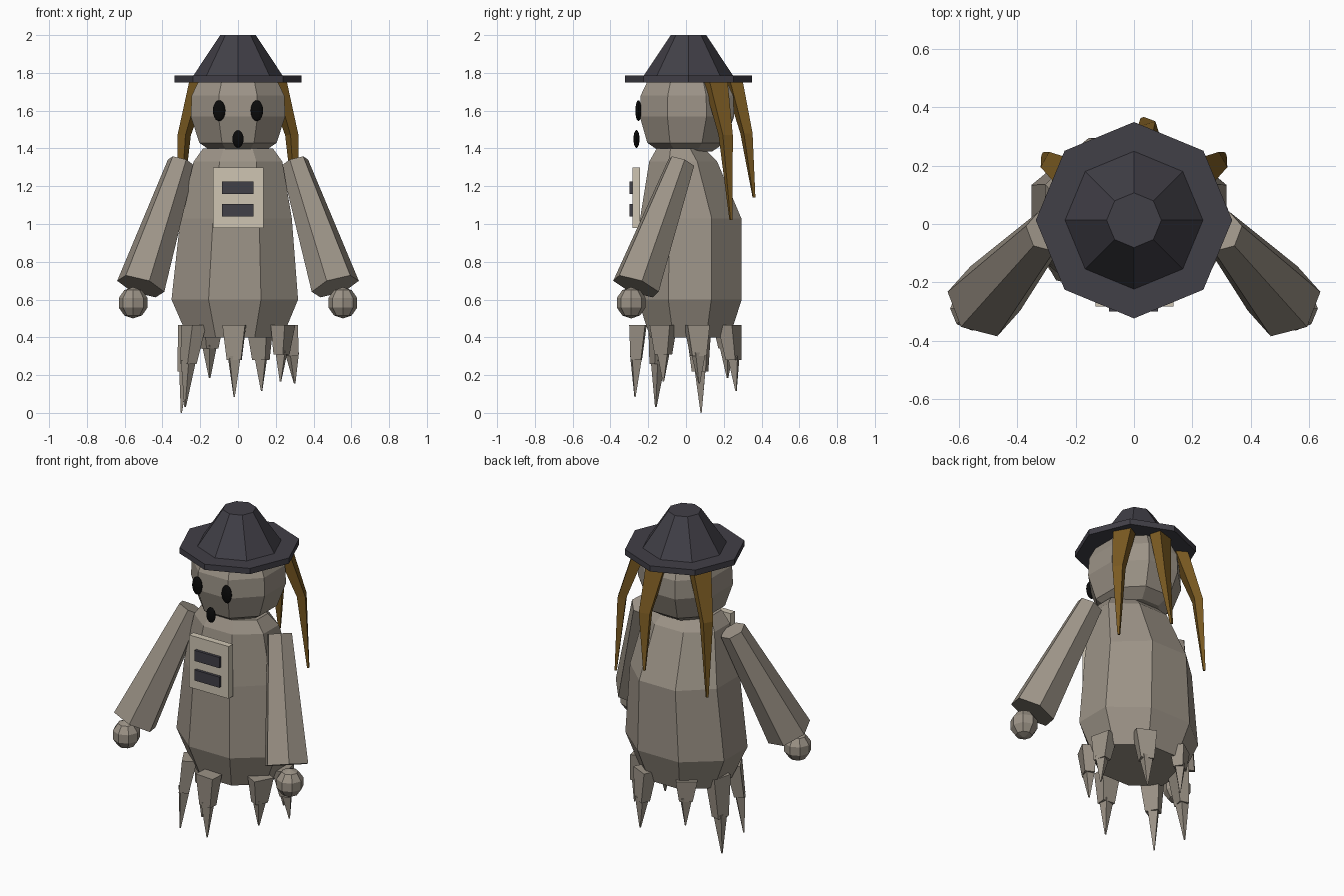
import bpy, bmesh, math
from mathutils import Vector, Matrix

if "Cube" in bpy.data.objects:
    bpy.data.objects.remove(bpy.data.objects["Cube"])


def material(name, rgb):
    m = bpy.data.materials.new(name)
    m.diffuse_color = (*rgb, 1)
    m.use_nodes = True
    m.node_tree.nodes["Principled BSDF"].inputs["Base Color"].default_value = m.diffuse_color
    return m


CLOTH = material("drab_cloth", (0.33, 0.29, 0.24))
FELT = material("dark_felt", (0.053, 0.05, 0.063))
STRAW = material("brown_hair", (0.2, 0.105, 0.016))
BLACK = material("black", (0.003, 0.003, 0.003))
CREAM = material("cream_plate", (0.62, 0.56, 0.45))


def finish(name, bm, mat):
    bmesh.ops.recalc_face_normals(bm, faces=bm.faces)
    me = bpy.data.meshes.new(name)
    bm.to_mesh(me)
    bm.free()
    me.materials.append(mat)
    ob = bpy.data.objects.new(name, me)
    bpy.context.collection.objects.link(ob)
    return ob


def loft(name, stations, n, mat, turn=0.0, phase=0.5):
    """Stack horizontal n-gon rings (x, y, z, rx, ry), each turned about z."""
    bm = bmesh.new()
    rot = Matrix.Rotation(turn, 3, 'Z')
    k = 1 / math.cos(math.pi / n) if phase else 1
    rings = []
    for x, y, z, rx, ry in stations:
        ring = []
        for i in range(n):
            a = 2 * math.pi * (i + phase) / n
            p = rot @ Vector((rx * k * math.cos(a), ry * k * math.sin(a), 0))
            ring.append(bm.verts.new(p + Vector((x, y, z))))
        rings.append(ring)
    for a, b in zip(rings, rings[1:]):
        for i in range(n):
            j = (i + 1) % n
            bm.faces.new((a[i], a[j], b[j], b[i]))
    bm.faces.new(rings[0])
    bm.faces.new(rings[-1])
    return finish(name, bm, mat)


def ball(name, center, radii, mat, seg, rings):
    bm = bmesh.new()
    bmesh.ops.create_uvsphere(bm, u_segments=seg, v_segments=rings, radius=1)
    bmesh.ops.scale(bm, vec=radii, verts=bm.verts)
    bmesh.ops.translate(bm, vec=center, verts=bm.verts)
    return finish(name, bm, mat)


def box(name, lo, hi, mat):
    lo, hi = Vector(lo), Vector(hi)
    bm = bmesh.new()
    bmesh.ops.create_cube(bm, size=1)
    bmesh.ops.scale(bm, vec=hi - lo, verts=bm.verts)
    bmesh.ops.translate(bm, vec=(lo + hi) / 2, verts=bm.verts)
    return finish(name, bm, mat)


# Body and head: eight-sided lofts
loft("body", [(-.015, .02, .40, .25, .21), (-.017, .02, .60, .335, .275),
              (-.01, .025, 1.03, .295, .268), (0, -.015, 1.33, .235, .18),
              (0, -.03, 1.40, .185, .125)], 8, CLOTH)
loft("head", [(0, 0, 1.385, .14, .14), (0, 0, 1.43, .205, .205),
              (0, .005, 1.57, .25, .25), (0, .005, 1.68, .245, .245),
              (0, .005, 1.775, .20, .20)], 8, CLOTH)

# Hat: flat brim and tapered crown
loft("hat_brim", [(0, .013, 1.75, .337, .337), (0, .013, 1.785, .337, .337)],
     8, FELT, phase=0)
loft("hat_crown", [(0, .013, 1.78, .24, .24), (0, .013, 2.0, .094, .094)],
     8, FELT, phase=0)

# Face
for s, side in ((-1, "left"), (1, "right")):
    ball("eye_" + side, (s * .1, -.252, 1.6), (.033, .016, .055), BLACK, 16, 10)
ball("mouth", (0, -.262, 1.45), (.03, .016, .047), BLACK, 16, 10)

# Chest plate with two dark bars
box("chest_plate", (-.133, -.283, .98), (.135, -.243, 1.30), CREAM)
for z in (1.04, 1.16):
    box("plate_bar", (-.085, -.30, z), (.083, -.28, z + .065), FELT)

# Arms: flared six-sided sleeves with round hands
for s, side in ((-1, "left"), (1, "right")):
    a, b = Vector((s * .3, -.025, 1.325)), Vector((s * .515, -.265, .67))
    d = b - a
    bm = bmesh.new()
    bmesh.ops.create_cone(bm, cap_ends=True, segments=6, radius1=.075,
                          radius2=.132, depth=d.length)
    bmesh.ops.transform(bm, verts=bm.verts,
                        matrix=Matrix.Translation((a + b) / 2)
                        @ d.to_track_quat('Z', 'Y').to_matrix().to_4x4())
    finish("sleeve_" + side, bm, CLOTH)
    ball("hand_" + side, (s * .555, -.29, .583), (.08, .08, .083), CLOTH, 8, 5)

# Hair: bent square strands under the back of the hat
for s, side in ((-1, "left"), (1, "right")):
    loft("hair_" + side, [(s * .20, .155, 1.76, .035, .055),
                          (s * .285, .21, 1.47, .024, .03),
                          (s * .31, .238, 1.02, .006, .006)],
         4, STRAW, turn=s * .5)
loft("hair_back", [(.02, .25, 1.76, .055, .035), (.05, .32, 1.48, .032, .024),
                   (.03, .36, 1.14, .006, .006)], 4, STRAW, turn=.3)

# Ragged hem: each tatter is a tapered strip with a narrower spike below
tatters = [(-.30, .08, 0, .22), (-.28, -.16, .03, .26), (-.02, -.27, .085, .28),
           (.225, -.12, .165, .31), (.30, .07, .155, .30),
           (.125, .265, .115, .28), (-.15, .22, .185, .34)]
for x, y, tip, knee in tatters:
    ang = math.atan2(y, x)
    top = Vector((math.cos(ang) * .27, math.sin(ang) * .255))
    mid = top.lerp(Vector((x, y)), .6)
    loft("tatter_strip", [(mid.x, mid.y, knee, .028, .038),
                          (top.x, top.y, .465, .042, .06)], 4, CLOTH, turn=ang)
    loft("tatter_spike", [(x, y, tip, .003, .003),
                          (mid.x, mid.y, knee + .02, .027, .03)],
         4, CLOTH, turn=ang + .25)
